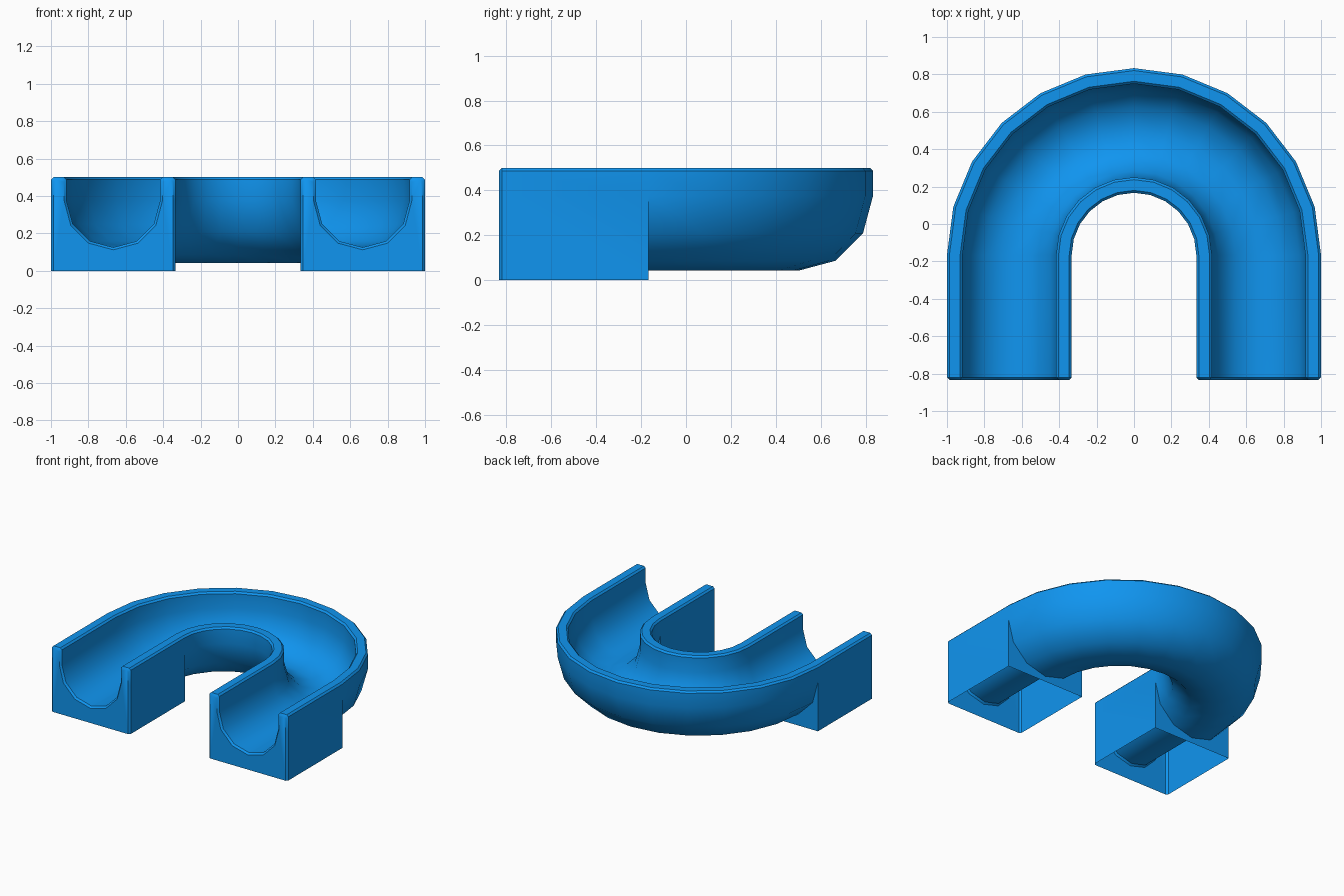
import bpy, bmesh
from math import pi, sin, cos, radians

if "Cube" in bpy.data.objects:
    bpy.data.objects.remove(bpy.data.objects["Cube"])

R, W, CH = 0.6667, 0.3333, 0.25      # centreline radius, half width, channel radius
YC, YF, ZT, ZC = -0.1667, -0.8333, 0.5, 0.375
B = 0.013                            # small edge bevel


def arc(r, a0, a1):
    return [(r * cos(a0 + (a1 - a0) * i / 6), ZC + r * sin(a0 + (a1 - a0) * i / 6))
            for i in range(7)]


def upper_section(inset):
    """Rim, channel, rim; open strip from inner wall to outer wall."""
    w, r, t = W - inset, CH + inset, ZT - inset
    left = [(-w, ZC), (-w, t - B), (-w + B, t), (-r - B, t), (-r, t - B)]
    right = [(-u, z) for u, z in reversed(left)]
    return left + arc(r, pi, 2 * pi) + right


bm = bmesh.new()


def ring(section, a, dy):
    return [bm.verts.new((cos(a) * (R + u), YC + sin(a) * (R + u) + dy, z))
            for u, z in section]


def loft(rings):
    for p, q in zip(rings, rings[1:]):
        for i in range(len(p) - 1):
            bm.faces.new((p[i], p[i + 1], q[i + 1], q[i]))


bend = [pi * i / 12 for i in range(13)]
leg = YF - YC
stations = [(0, leg, B), (0, leg + B, 0)] + [(a, 0, 0) for a in bend] \
    + [(pi, leg + B, 0), (pi, leg, B)]

# Rims and channel along the whole track
loft([ring(upper_section(b), a, dy) for a, dy, b in stations])

# Round underside of the bend
under = arc(W, 2 * pi, pi)
loft([ring(under, a, 0) for a in bend])

# Square legs, open underneath
for a in (0, pi):
    for s in (-1, 1):
        loft([ring([(s * (W - b), ZC), (s * (W - b), 0)], a, dy)
              for dy, b in ((leg, B), (leg + B, 0), (0, 0))])
    bm.faces.new(ring(upper_section(B) + [(W - B, 0), (-W + B, 0)], a, leg))
    bm.faces.new(ring(under + [(-W, 0), (W, 0)], a, 0))

bmesh.ops.remove_doubles(bm, verts=bm.verts, dist=0.0005)
bmesh.ops.recalc_face_normals(bm, faces=bm.faces)
mesh = bpy.data.meshes.new("u_bend_channel")
bm.to_mesh(mesh)
bm.free()

track = bpy.data.objects.new("u_bend_channel", mesh)
bpy.context.collection.objects.link(track)
blue = bpy.data.materials.new("blue")
blue.diffuse_color = (0.005, 0.3, 0.87, 1)
blue.use_nodes = True
blue.node_tree.nodes["Principled BSDF"].inputs["Base Color"].default_value = blue.diffuse_color
mesh.materials.append(blue)
bpy.context.view_layer.objects.active = track
track.select_set(True)
bpy.ops.object.shade_smooth_by_angle(angle=radians(40))
